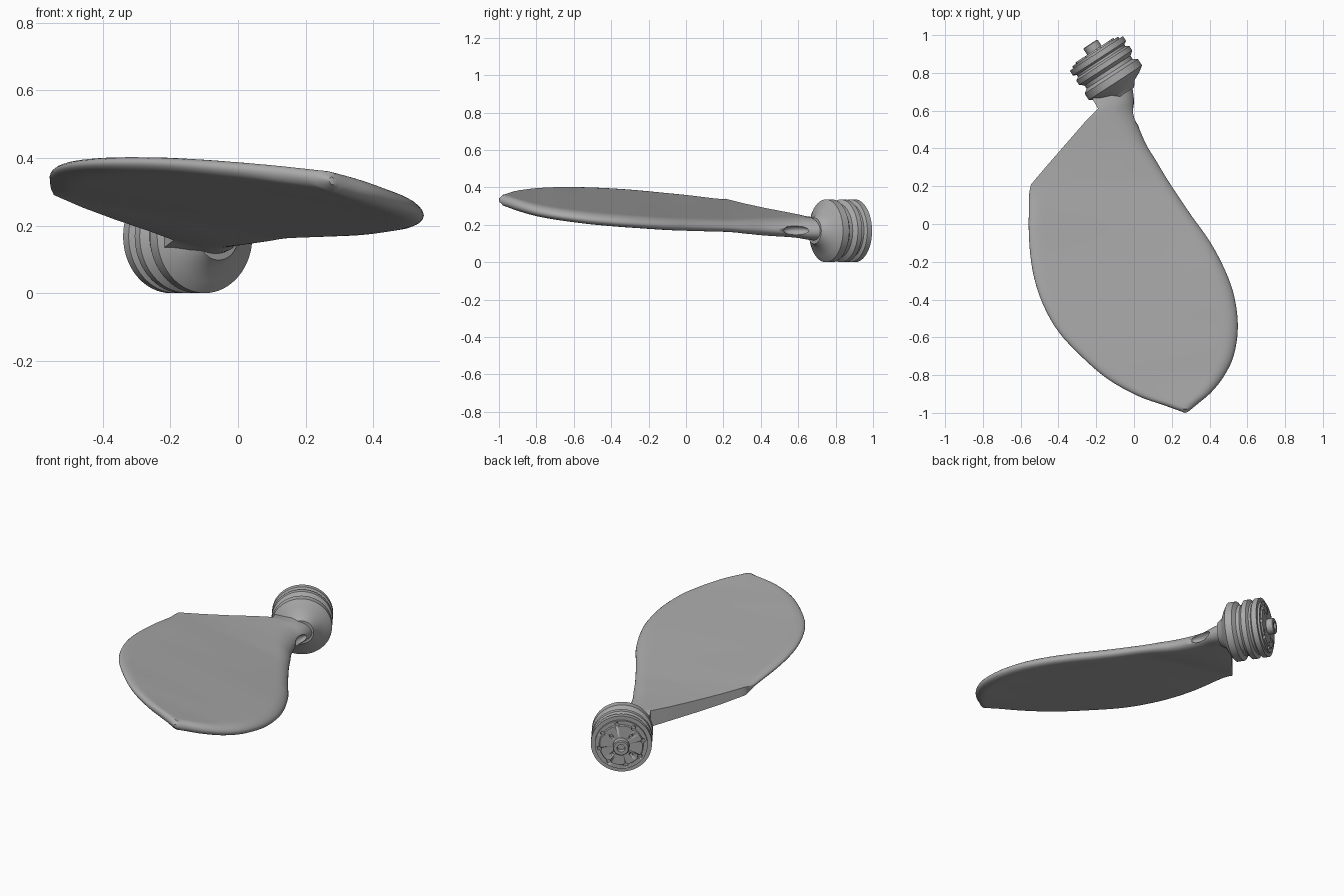
import bpy, bmesh, math
from mathutils import Matrix, Vector

cube = bpy.data.objects.get("Cube")
if cube:
    bpy.data.objects.remove(cube)

grey = bpy.data.materials.new("metal_grey")
grey.use_nodes = True
grey.diffuse_color = (0.4, 0.4, 0.4, 1)
grey.node_tree.nodes["Principled BSDF"].inputs["Base Color"].default_value = (0.4, 0.4, 0.4, 1)


def add_object(name, bm, angle=35):
    bmesh.ops.recalc_face_normals(bm, faces=bm.faces)
    mesh = bpy.data.meshes.new(name)
    bm.to_mesh(mesh)
    bm.free()
    obj = bpy.data.objects.new(name, mesh)
    bpy.context.collection.objects.link(obj)
    mesh.materials.append(grey)
    bpy.ops.object.select_all(action="DESELECT")
    obj.select_set(True)
    bpy.context.view_layer.objects.active = obj
    bpy.ops.object.shade_smooth_by_angle(angle=math.radians(angle))
    return obj


def lathe(name, profile, place, steps=64):
    bm = bmesh.new()
    verts = [bm.verts.new((r, 0, z)) for z, r in profile]
    edges = [bm.edges.new(pair) for pair in zip(verts, verts[1:])]
    bmesh.ops.spin(bm, geom=verts + edges, cent=(0, 0, 0), axis=(0, 0, 1),
                   angle=math.tau, steps=steps)
    bmesh.ops.remove_doubles(bm, verts=bm.verts, dist=1e-4)
    bm.transform(place)
    return add_object(name, bm)


def cut(target, cutter):
    cutter.hide_render = True
    cutter.hide_set(True)
    cutter.display_type = "WIRE"
    mod = target.modifiers.new("cut", "BOOLEAN")
    mod.operation = "DIFFERENCE"
    mod.object = cutter


# Hub frame: local z points out of the mounting face
hub_frame = (Matrix.Translation((-0.21, 0.92, 0.168))
             @ Matrix.Rotation(math.radians(33), 4, "Z")
             @ Matrix.Rotation(math.radians(-90), 4, "X"))

# Grooved hub with a rounded shoulder
R = 0.168
hub = lathe("grooved_hub", [
    (0, 0), (0, 0.118), (-0.008, 0.122), (-0.008, 0.145), (-0.02, 0.145),
    (-0.02, R), (-0.05, R), (-0.06, 0.15), (-0.072, 0.15), (-0.083, R),
    (-0.11, R), (-0.128, 0.145), (-0.148, 0.145), (-0.165, R), (-0.205, R),
    (-0.228, 0.135), (-0.25, 0.09), (-0.28, 0.07), (-0.28, 0)], hub_frame)

# Hollow centre pin
lathe("centre_pin", [(-0.01, 0), (-0.01, 0.045), (0.036, 0.045), (0.04, 0.04),
                     (0.04, 0.022), (0.015, 0.02), (0.015, 0)], hub_frame, 32)

# Bolt holes in the mounting face
bm = bmesh.new()
for count, ring, radius, turn in ((8, 0.122, 0.012, 0.2), (4, 0.075, 0.009, 0.8)):
    for k in range(count):
        a = turn + math.tau * k / count
        spot = Matrix.Translation((ring * math.cos(a), ring * math.sin(a), 0))
        bmesh.ops.create_cone(bm, cap_ends=True, segments=16, radius1=radius,
                              radius2=radius, depth=0.04, matrix=hub_frame @ spot)
cut(hub, add_object("bolt_hole_cutter", bm))

# Blade stations, root to tip: lead x, y, z then trail x, y, z
stations = [
    (-.015, .77, .165, -.225, .67, .185), (0, .66, .165, -.19, .61, .205),
    (.01, .56, .17, -.26, .54, .225), (.06, .43, .175, -.36, .425, .253),
    (.12, .33, .18, -.46, .31, .284), (.18, .23, .185, -.545, .21, .315),
    (.3, .05, .19, -.557, .05, .338), (.4, -.09, .195, -.553, -.12, .355),
    (.48, -.24, .205, -.53, -.28, .37), (.53, -.38, .215, -.48, -.43, .38),
    (.55, -.54, .23, -.4, -.57, .385), (.53, -.69, .25, -.28, -.7, .385),
    (.48, -.8, .27, -.14, -.82, .378), (.41, -.89, .295, .02, -.91, .365),
    (.34, -.95, .315, .16, -.96, .35), (.285, -.995, .33, .27, -1, .335)]
CORNER = 5  # the straight cut edge ends here
last = len(stations) - 1


def station(t):
    """Spline through the stations, kept straight along the cut edge."""
    i = min(int(t), last - 1)
    f = t - i
    p = [Vector(stations[max(0, min(last, i + k))]) for k in (-1, 0, 1, 2)]
    v = p[1] + 0.5 * f * (p[2] - p[0] + f * (2 * p[0] - 5 * p[1] + 4 * p[2] - p[3]
                          + f * (3 * (p[1] - p[2]) + p[3] - p[0])))
    lead, trail = Vector(v[:3]), Vector(v[3:])
    if i < CORNER:
        trail = Vector((p[1].lerp(p[2], f))[3:])
    return lead, trail


def rounded(x):
    return math.sqrt(max(0, 1 - (1 - min(1, x)) ** 2))


def section(t):
    lead, trail = station(t)
    chord = (trail - lead).length
    half = 0.033 + 0.04 * max(0, 1 - t / CORNER)
    half = max(0.012, min(half, 0.36 * chord))
    nose = min(0.5, 2 * half / chord)
    blunt = max(0, min(1, 1 - (t - CORNER) * 2))
    top, bottom = [], []
    for k in range(33):
        u = 0.5 - 0.5 * math.cos(math.pi * k / 32)
        end = blunt + (1 - blunt) * rounded((1 - u) / nose)
        h = half * (1 - 0.25 * u) * rounded(u / nose) * end
        mid = lead.lerp(trail, u)
        top.append(mid + Vector((0, 0, h)))
        bottom.append(mid - Vector((0, 0, h)))
    return top + bottom[::-1]


# Blade skinned across its sections
bm = bmesh.new()
rows = [[bm.verts.new(p) for p in section(k / 4)] for k in range(4 * last + 1)]
for a, b in zip(rows, rows[1:]):
    for k in range(len(a)):
        n = (k + 1) % len(a)
        bm.faces.new((a[k], a[n], b[n], b[k]))
bm.faces.new(rows[0])
bm.faces.new(rows[-1])
bmesh.ops.remove_doubles(bm, verts=bm.verts, dist=1e-4)
blade = add_object("blade", bm, 40)

# Scooped recess in the leading side of the neck
bm = bmesh.new()
bmesh.ops.create_uvsphere(bm, u_segments=32, v_segments=16, radius=1,
                          matrix=Matrix.Translation((0.01, 0.59, 0.17))
                          @ Matrix.Diagonal((0.035, 0.07, 0.026, 1)))
cut(blade, add_object("recess_cutter", bm))
